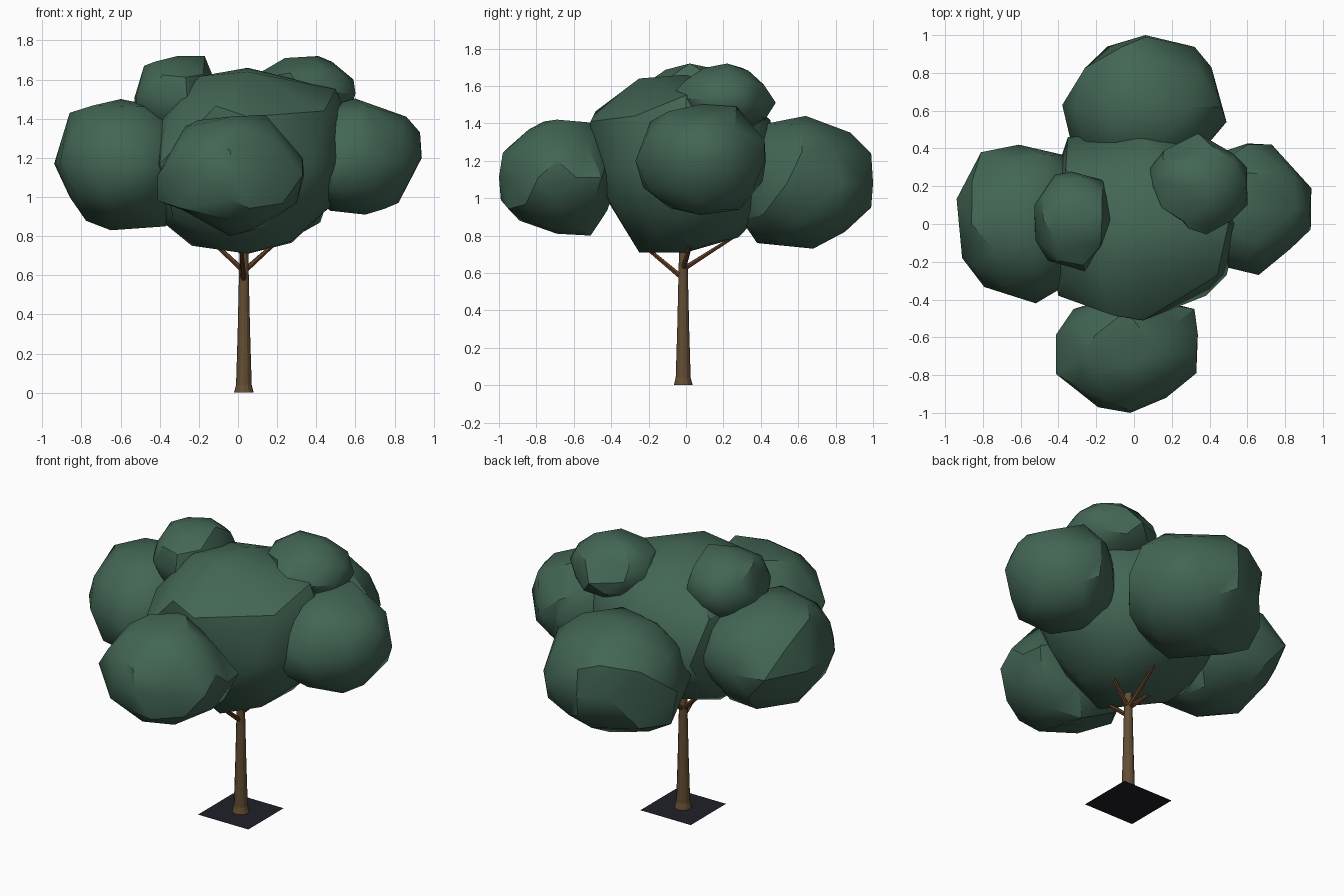
import bpy, bmesh, math, random
from mathutils import Vector

if "Cube" in bpy.data.objects:
    bpy.data.objects.remove(bpy.data.objects["Cube"])


def material(name, rgb):
    m = bpy.data.materials.new(name)
    m.diffuse_color = (*rgb, 1)
    m.use_nodes = True
    m.node_tree.nodes["Principled BSDF"].inputs["Base Color"].default_value = m.diffuse_color
    return m


LEAF = material("leaf green", (0.055, 0.132, 0.088))
BARK = material("bark brown", (0.125, 0.075, 0.033))
BRANCH = material("branch brown", (0.125, 0.05, 0.02))
SOIL = material("dark soil", (0.014, 0.014, 0.022))


def finish(name, bm, mat, angle=None):
    me = bpy.data.meshes.new(name)
    bmesh.ops.recalc_face_normals(bm, faces=bm.faces)
    bm.to_mesh(me)
    bm.free()
    me.materials.append(mat)
    ob = bpy.data.objects.new(name, me)
    bpy.context.collection.objects.link(ob)
    if angle:
        bpy.ops.object.select_all(action='DESELECT')
        ob.select_set(True)
        bpy.context.view_layer.objects.active = ob
        bpy.ops.object.shade_smooth_by_angle(angle=math.radians(angle))
    return ob


def clump(name, c, r, seed, front=(), side=(), top=()):
    """Lumpy low-poly ball shaped by outline points in front (x,z), side (y,z) and top (x,y)."""
    rnd = random.Random(seed)
    c = Vector(c)
    pts = [Vector((x, c.y, z)) for x, z in front]
    pts += [Vector((c.x, y, z)) for y, z in side]
    pts += [Vector((x, y, c.z)) for x, y in top]
    pull = []
    for p in pts:
        n = Vector([(p[i] - c[i]) / r[i] for i in range(3)])
        pull.append((n.normalized(), n.length, p))
    bm = bmesh.new()
    bmesh.ops.create_icosphere(bm, subdivisions=2, radius=1)
    dirs = {v: v.co.normalized() for v in bm.verts}
    for v, d in dirs.items():
        ws = [(math.exp(-14 * (1 - d.dot(n))), k) for n, k, _ in pull]
        k = (0.25 + sum(w * q for w, q in ws)) / (0.25 + sum(w for w, _ in ws))
        k *= rnd.uniform(0.96, 1.04)
        v.co = c + Vector([d[i] * r[i] * k for i in range(3)])
    for n, k, p in pull:
        v = max(dirs, key=lambda q: dirs[q].dot(n))
        if dirs[v].dot(n) > 0.93:
            v.co = p
    return finish(name, bm, LEAF, 32)


def tube(name, rings, sides, mat, angle=None):
    """Tapered tube through (centre, radius) rings."""
    bm = bmesh.new()
    axis = (Vector(rings[-1][0]) - Vector(rings[0][0])).normalized()
    q = axis.to_track_quat('Z', 'Y')
    loops = []
    for c, r in rings:
        loops.append([bm.verts.new(Vector(c) + q @ Vector((
            r * math.cos(2 * math.pi * k / sides), r * math.sin(2 * math.pi * k / sides), 0)))
            for k in range(sides)])
    for a, b in zip(loops, loops[1:]):
        for k in range(sides):
            n = (k + 1) % sides
            bm.faces.new((a[k], a[n], b[n], b[k]))
    bm.faces.new(loops[0][::-1])
    bm.faces.new(loops[-1])
    return finish(name, bm, mat, angle)


# foliage clumps
clump("crown_centre", (0.05, 0, 1.17), (0.52, 0.50, 0.47), 4,
      front=[(0.58, 1.2), (0.50, 1.55), (0.47, 0.95), (-0.48, 1.2), (-0.37, 0.86), (0.05, 1.66)],
      side=[(-0.51, 1.41), (-0.46, 1.61), (-0.25, 1.64), (-0.43, 1.04), (-0.25, 0.71),
            (0, 0.71), (0.28, 0.79), (0.45, 1.42)],
      top=[(-0.40, -0.38), (0.02, -0.51), (0.38, -0.38), (0.49, -0.27), (-0.35, 0.46), (0.05, 0.50)])
clump("crown_left", (-0.58, 0.0, 1.17), (0.36, 0.41, 0.33), 11,
      front=[(-0.95, 1.17), (-0.86, 1.43), (-0.60, 1.50), (-0.86, 1.0), (-0.65, 0.83), (-0.37, 0.85)],
      top=[(-0.81, 0.38), (-0.61, 0.42), (-0.35, 0.36), (-0.91, -0.18), (-0.52, -0.42)])
clump("crown_right", (0.60, 0.08, 1.20), (0.34, 0.34, 0.30), 7,
      front=[(0.93, 1.33), (0.95, 1.09), (0.82, 0.97), (0.65, 0.91), (0.47, 0.93), (0.70, 1.50),
             (0.86, 1.41)],
      side=[(-0.27, 1.10), (-0.19, 1.41), (0.27, 1.49), (0.42, 1.31), (0.41, 1.09), (0.29, 0.94)],
      top=[(0.88, 0.33), (0.73, 0.42), (0.49, 0.39), (0.83, -0.13), (0.66, -0.27)])
clump("crown_front", (-0.04, -0.69, 1.11), (0.36, 0.31, 0.31), 21,
      front=[(-0.40, 1.22), (-0.27, 1.36), (0.14, 1.42), (0.26, 1.29), (0.33, 1.2), (0.30, 0.97),
             (0.0, 0.81), (-0.22, 0.91), (-0.41, 0.98)],
      side=[(-0.99, 0.99), (-0.98, 1.24), (-0.76, 1.41), (-0.46, 1.40), (-0.89, 0.88), (-0.51, 0.80)],
      top=[(-0.32, -0.45), (-0.19, -0.97), (-0.02, -1.0), (0.17, -0.92), (0.33, -0.79), (0.32, -0.45)])
clump("crown_back", (0.06, 0.62, 1.08), (0.43, 0.38, 0.36), 5,
      front=[(-0.33, 0.86), (0.42, 0.87)],
      side=[(0.64, 1.44), (0.88, 1.35), (0.99, 1.24), (0.99, 0.95), (0.85, 0.82), (0.68, 0.73),
            (0.38, 0.76)],
      top=[(0.06, 1.0), (-0.14, 0.94), (-0.30, 0.82), (-0.38, 0.63), (-0.33, 0.42), (0.41, 0.83),
           (0.49, 0.54)])
clump("crown_top_left", (-0.33, 0.02, 1.51), (0.21, 0.26, 0.21), 9,
      front=[(-0.55, 1.51), (-0.48, 1.67), (-0.31, 1.72), (-0.17, 1.72)],
      top=[(-0.52, -0.09), (-0.50, 0.18), (-0.42, 0.26), (-0.16, 0.23), (-0.26, -0.25)])
clump("crown_top_right", (0.34, 0.22, 1.53), (0.27, 0.25, 0.19), 14,
      front=[(0.62, 1.51), (0.59, 1.60), (0.41, 1.72), (0.24, 1.71)],
      side=[(0.48, 1.51), (0.38, 1.63), (-0.10, 1.52)],
      top=[(0.60, 0.10), (0.53, 0.37), (0.16, 0.39), (0.08, 0.29), (0.24, 0.02)])

# trunk with flared foot
X, Y = 0.03, -0.015
tube("trunk", [((X, Y, 0.002), 0.05), ((X, Y, 0.04), 0.04), ((X, Y, 0.3), 0.032),
               ((X, Y, 0.6), 0.025), ((X, Y, 0.9), 0.018)], 12, BARK)

# branches reaching into the crown
for name, z, tip in (("branch_left", 0.62, (-0.19, 0.03, 0.83)),
                     ("branch_right", 0.62, (0.24, 0.04, 0.81)),
                     ("branch_front", 0.57, (0.01, -0.29, 0.80)),
                     ("branch_back", 0.62, (0.05, 0.25, 0.79))):
    tube(name, [((X, Y, z), 0.015), (tip, 0.009)], 6, BRANCH)

# soil plate
bm = bmesh.new()
bmesh.ops.create_grid(bm, x_segments=1, y_segments=1, size=0.175)
bmesh.ops.translate(bm, verts=bm.verts, vec=(X, Y, 0))
finish("ground_plate", bm, SOIL)
